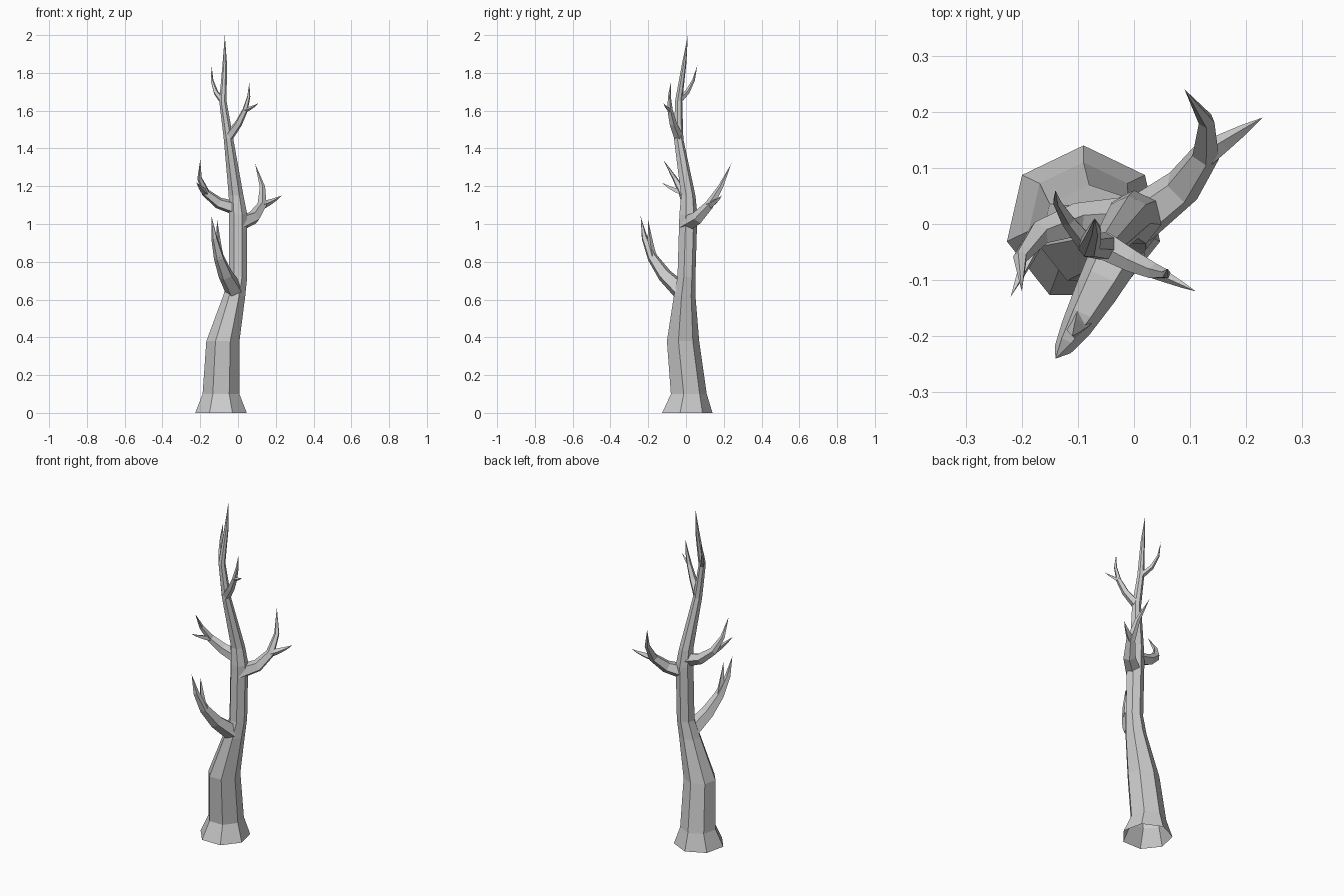
import bpy
import bmesh
from math import cos, sin, pi
from mathutils import Vector

cube = bpy.data.objects.get("Cube")
if cube:
    bpy.data.objects.remove(cube, do_unlink=True)

grey = (0.6, 0.6, 0.6, 1)
bark = bpy.data.materials.new("grey_bark")
bark.use_nodes = True
bark.diffuse_color = grey
bark.node_tree.nodes["Principled BSDF"].inputs["Base Color"].default_value = grey


def loft(name, points, radii, sides, level=False):
    """Join rings of the given radii along the points, closing on the last point."""
    bm = bmesh.new()
    rings = []
    side_axis = Vector((0, 1, 0))
    for i, point in enumerate(points[:-1]):
        # Level rings stay horizontal; the others follow the direction of growth
        if level:
            axis = Vector((0, 0, 1))
        else:
            axis = (points[i + 1] - points[max(i - 1, 0)]).normalized()
        side_axis = (side_axis - axis * side_axis.dot(axis)).normalized()
        cross_axis = axis.cross(side_axis)
        ring = []
        for k in range(sides):
            angle = 2 * pi * k / sides
            offset = side_axis * cos(angle) + cross_axis * sin(angle)
            ring.append(bm.verts.new(point + offset * radii[i]))
        rings.append(ring)

    tip = bm.verts.new(points[-1])
    for k in range(sides):
        following = (k + 1) % sides
        for low, high in zip(rings, rings[1:]):
            bm.faces.new((low[k], low[following], high[following], high[k]))
        bm.faces.new((rings[-1][k], rings[-1][following], tip))

    mesh = bpy.data.meshes.new(name)
    bm.to_mesh(mesh)
    bm.free()
    mesh.materials.append(bark)
    limb = bpy.data.objects.new(name, mesh)
    bpy.context.collection.objects.link(limb)


def curved_limb(name, start, bend, tip, radius, sides, segments):
    """Grow a tapering limb along a simple arc and return the middle of the arc."""
    def along(t):
        return start.lerp(bend, t).lerp(bend.lerp(tip, t), t)

    steps = [i / segments for i in range(segments + 1)]
    points = [along(t) for t in steps]
    radii = [radius * (1 - t) ** 0.8 for t in steps]
    loft(name, points, radii, sides)
    return along(0.5)


def forked_branch(name, start, bend, tip, twig_tip, radius):
    """Grow a branch with a side twig that leaves it halfway and curls upwards."""
    fork = curved_limb(name, Vector(start), Vector(bend), Vector(tip), radius, 5, 4)
    twig_tip = Vector(twig_tip)
    twig_bend = fork.lerp(twig_tip, 0.5)
    twig_bend.z -= (twig_tip.z - fork.z) / 5
    curved_limb(name + "_twig", fork, twig_bend, twig_tip, radius / 2, 4, 3)


# Trunk with a flared, open foot, tapering to the crown tip
trunk_stations = [
    (-0.09, 0, 0, 0.14),
    (-0.09, 0.01, 0.1, 0.1),
    (-0.08, -0.02, 0.38, 0.09),
    (-0.02, -0.01, 0.62, 0.06),
    (0, 0, 0.72, 0.05),
    (0, 0.01, 1.05, 0.05),
    (-0.01, 0.01, 1.15, 0.04),
    (-0.05, -0.04, 1.45, 0.026),
    (-0.08, -0.04, 1.65, 0.02),
    (-0.07, -0.01, 1.85, 0.012),
    (-0.07, 0.01, 2, 0),
]
loft("trunk", [Vector(s[:3]) for s in trunk_stations],
     [s[3] for s in trunk_stations], 7, level=True)

# Low branch rising at the front
forked_branch("low_front_branch", start=(-0.02, -0.03, 0.65), bend=(-0.12, -0.22, 0.8),
              tip=(-0.14, -0.24, 1.04), twig_tip=(-0.11, -0.2, 1.02), radius=0.05)

# Middle branches on both sides of the trunk
forked_branch("left_branch", start=(0, 0, 1), bend=(0.21, 0.13, 1.04),
              tip=(0.09, 0.24, 1.32), twig_tip=(0.23, 0.19, 1.15), radius=0.045)
forked_branch("right_branch", start=(0, 0.01, 1.08), bend=(-0.24, 0.02, 1.12),
              tip=(-0.2, -0.12, 1.34), twig_tip=(-0.22, -0.13, 1.22), radius=0.04)

# Upper branch reaching left and forward
forked_branch("upper_branch", start=(-0.05, -0.04, 1.46), bend=(0.07, -0.11, 1.6),
              tip=(0.06, -0.08, 1.75), twig_tip=(0.11, -0.12, 1.64), radius=0.026)

# Small twig near the crown, leaning back
curved_limb("crown_twig", Vector((-0.08, -0.04, 1.65)), Vector((-0.15, 0.04, 1.71)),
            Vector((-0.14, 0.06, 1.84)), 0.018, 5, 3)
